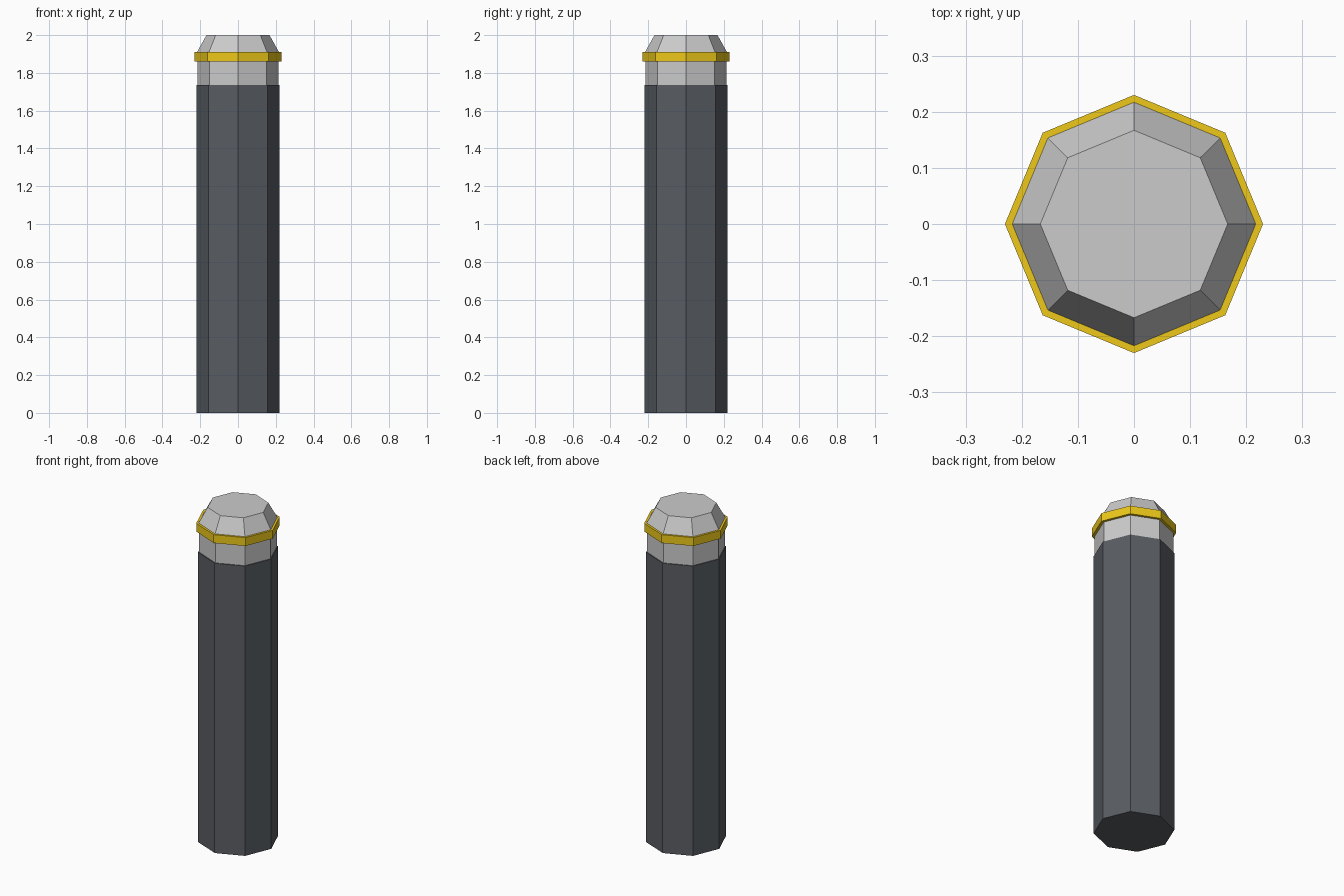
import bpy, bmesh
from math import cos, sin, tau

if "Cube" in bpy.data.objects:
    bpy.data.objects.remove(bpy.data.objects["Cube"])

SIDES = 8

def material(name, color):
    m = bpy.data.materials.new(name)
    m.diffuse_color = color
    m.use_nodes = True
    m.node_tree.nodes["Principled BSDF"].inputs["Base Color"].default_value = m.diffuse_color
    return m

def turned(name, profile, mat=None, closed=False):
    """Sweep (radius, z) points around z with flat octagonal sides."""
    bm = bmesh.new()
    rings = [[bm.verts.new((r * cos(tau * i / SIDES), r * sin(tau * i / SIDES), z))
              for i in range(SIDES)] for r, z in profile]
    pairs = list(zip(rings, rings[1:]))
    if closed:
        pairs.append((rings[-1], rings[0]))
    else:
        bm.faces.new(rings[0][::-1])
        bm.faces.new(rings[-1])
    for a, b in pairs:
        for i in range(SIDES):
            j = (i + 1) % SIDES
            bm.faces.new((a[i], a[j], b[j], b[i]))
    bmesh.ops.recalc_face_normals(bm, faces=bm.faces)
    me = bpy.data.meshes.new(name)
    bm.to_mesh(me)
    bm.free()
    ob = bpy.data.objects.new(name, me)
    bpy.context.collection.objects.link(ob)
    if mat:
        me.materials.append(mat)
    return ob

dark = material("dark_grey", (0.10, 0.11, 0.125, 1))
yellow = material("yellow", (0.85, 0.58, 0.01, 1))

# Tall dark post
turned("post_shaft", [(0.22, 0), (0.22, 1.735)], dark)

# Light grey head with chamfered top
turned("post_head", [(0.214, 1.735), (0.214, 1.86), (0.217, 1.91), (0.167, 2.0)])

# Yellow band around the head
turned("band", [(0.213, 1.86), (0.23, 1.86), (0.23, 1.91), (0.217, 1.91)], yellow, closed=True)
